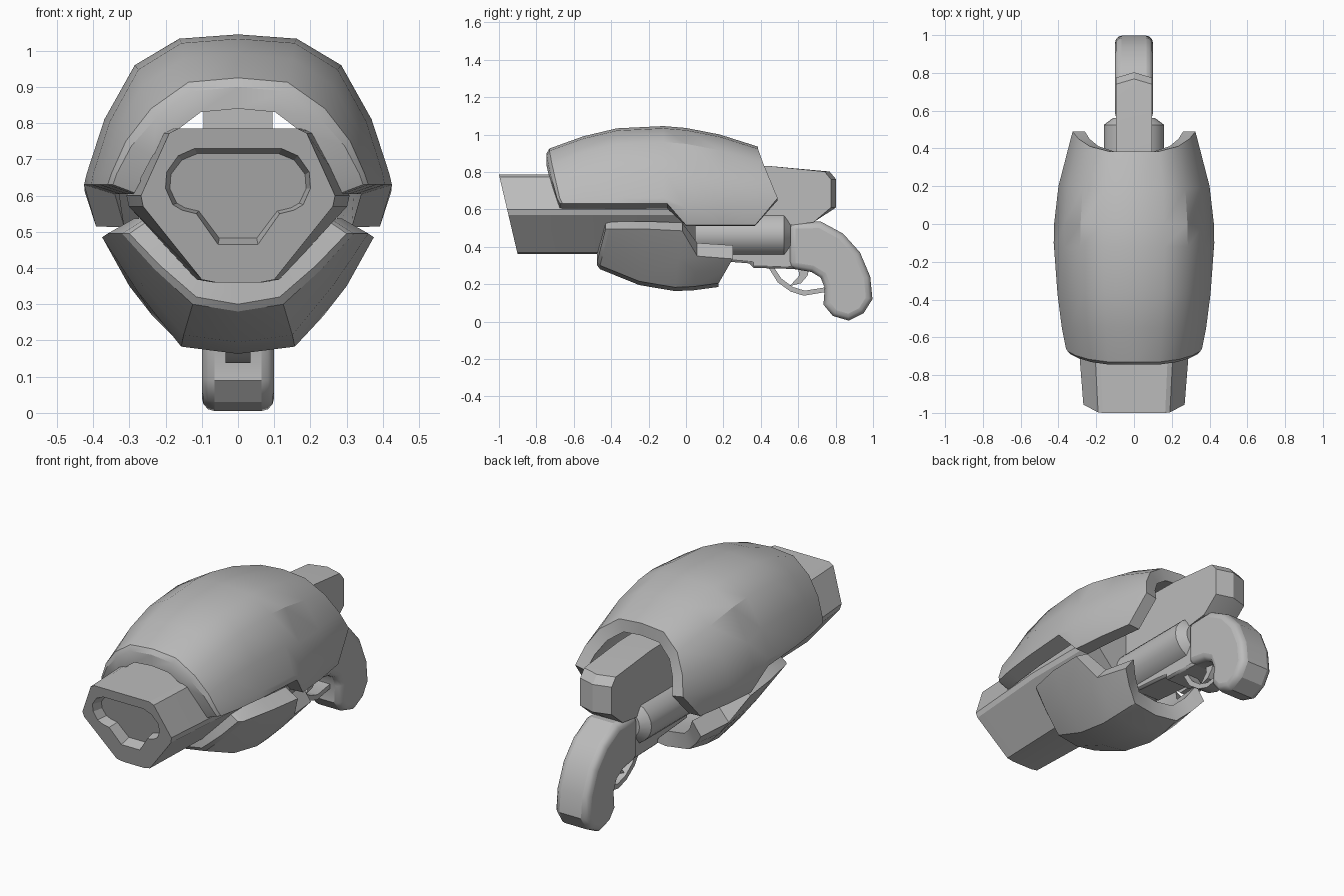
import bpy, bmesh, math
from mathutils import Vector

cube = bpy.data.objects.get("Cube")
if cube:
    bpy.data.objects.remove(cube, do_unlink=True)

grey = bpy.data.materials.new("plain_grey")
grey.use_nodes = True
GREY = (0.5, 0.5, 0.5, 1)
grey.diffuse_color = GREY
grey.node_tree.nodes["Principled BSDF"].inputs["Base Color"].default_value = GREY


def finish(name, bm, bevel=0, segments=1, angle=30):
    bmesh.ops.recalc_face_normals(bm, faces=bm.faces)
    mesh = bpy.data.meshes.new(name)
    bm.to_mesh(mesh)
    bm.free()
    mesh.materials.append(grey)
    obj = bpy.data.objects.new(name, mesh)
    bpy.context.collection.objects.link(obj)
    if bevel:
        mod = obj.modifiers.new("Bevel", "BEVEL")
        mod.width, mod.segments = bevel, segments
        mod.limit_method, mod.angle_limit = "ANGLE", math.radians(50)
    bpy.ops.object.select_all(action="DESELECT")
    bpy.context.view_layer.objects.active = obj
    obj.select_set(True)
    bpy.ops.object.shade_smooth_by_angle(angle=math.radians(angle))
    return obj


def side_plate(name, outline, half_width, **kw):
    """Extrude a (y, z) outline symmetrically across x."""
    bm = bmesh.new()
    face = bm.faces.new([bm.verts.new((-half_width, y, z)) for y, z in outline])
    new = bmesh.ops.extrude_face_region(bm, geom=[face])["geom"]
    verts = [v for v in new if isinstance(v, bmesh.types.BMVert)]
    bmesh.ops.translate(bm, verts=verts, vec=(2 * half_width, 0, 0))
    return finish(name, bm, **kw)


def armour(name, stations, scale, rim_shift, axis_z=0.6):
    """Thick curved shell from half arcs that start on the centre line."""
    bm = bmesh.new()

    def ring(arc, inner):
        pts = [Vector(p) for p in arc]
        if inner:
            for p in pts:
                p.x *= scale
                p.z = axis_z + (p.z - axis_z) * scale
            pts[-1].z += rim_shift
        mirrored = [Vector((-p.x, p.y, p.z)) for p in reversed(pts[1:])]
        return [bm.verts.new(p) for p in mirrored + pts]

    outer = [ring(a, False) for a in stations]
    inner = [ring(a, True) for a in stations]
    loop = outer + inner[::-1]
    for a, b in zip(loop, loop[1:] + loop[:1]):
        for j in range(len(a) - 1):
            bm.faces.new((a[j], a[j + 1], b[j + 1], b[j]))
    for i in range(len(outer) - 1):
        for j in (0, -1):
            bm.faces.new((outer[i][j], outer[i + 1][j], inner[i + 1][j], inner[i][j]))
    return finish(name, bm)


def upper_arc(y_top, y_side, y_rim, top, ridge, side, side_z, rim, rim_z):
    a = Vector((ridge, y_top + (y_side - y_top) * 0.25, top - 0.085))
    d = Vector((side, y_side, side_z))
    m = (a + d) / 2
    m.x *= 1.05
    return [(0, y_top, top), (ridge * 0.57, y_top, top - 0.012), a, m, d, (rim, y_rim, rim_z)]


def lower_arc(y_low, y_rim, low, belly, rim, rim_z):
    b = Vector((belly, y_low, low + 0.02))
    c = Vector((rim, y_rim, rim_z))
    m = (b + c) / 2
    m.x *= 1.04
    return [(0, y_low, low), b, m, c]


# Upper shell, front to back, with a narrow front chamfer
armour("upper_shell", [upper_arc(*s) for s in (
    (-0.745, -0.69, -0.675, 0.90, 0.225, 0.335, 0.66, 0.345, 0.63),
    (-0.73, -0.675, -0.66, 0.925, 0.24, 0.35, 0.66, 0.36, 0.63),
    (-0.55, -0.55, -0.55, 0.99, 0.262, 0.375, 0.66, 0.382, 0.63),
    (-0.37, -0.37, -0.37, 1.033, 0.275, 0.4, 0.66, 0.405, 0.63),
    (-0.12, -0.12, -0.1, 1.045, 0.285, 0.418, 0.66, 0.425, 0.63),
    (0.0, 0.0, 0.0, 1.035, 0.283, 0.423, 0.61, 0.392, 0.515),
    (0.18, 0.2, 0.18, 1.0, 0.272, 0.4, 0.63, 0.375, 0.515),
    (0.385, 0.49, 0.37, 0.935, 0.235, 0.325, 0.66, 0.345, 0.515),
)], 0.8, -0.02)

# Lower shell
armour("lower_shell", [lower_arc(*s) for s in (
    (-0.475, -0.43, 0.30, 0.115, 0.30, 0.495),
    (-0.46, -0.41, 0.28, 0.125, 0.32, 0.495),
    (-0.25, -0.22, 0.195, 0.15, 0.36, 0.495),
    (-0.06, -0.02, 0.163, 0.157, 0.375, 0.485),
    (0.04, 0.06, 0.167, 0.155, 0.30, 0.35),
    (0.175, 0.25, 0.185, 0.14, 0.265, 0.335),
)], 0.8, 0.02)


# Barrel with slanted muzzle and tapered recess
def mirror_loop(half):
    return half + [(-x, z) for x, z in reversed(half)]


def muzzle_y(z):
    return -1 + (0.785 - z) * 0.235


bm = bmesh.new()
section = mirror_loop([(0.165, 0.785), (0.19, 0.772), (0.268, 0.6), (0.262, 0.57),
                       (0.1, 0.368), (0.06, 0.36)])
recess = mirror_loop([(0.12, 0.73), (0.165, 0.71), (0.197, 0.665), (0.2, 0.62),
                      (0.18, 0.575), (0.155, 0.56), (0.115, 0.55), (0.055, 0.465)])
front = [bm.verts.new((x, muzzle_y(z), z)) for x, z in section]
middle = [bm.verts.new((x * 1.15, -0.45, z)) for x, z in section]
back = [bm.verts.new((x * 1.15, 0.05, z)) for x, z in section]
lip = [bm.verts.new((x, muzzle_y(z), z)) for x, z in recess]
floor = [bm.verts.new((x * 0.94, muzzle_y(z) + 0.06, 0.61 + (z - 0.61) * 0.88))
         for x, z in recess]
for a, b in ((front, middle), (middle, back), (lip, floor)):
    for j in range(len(a)):
        k = (j + 1) % len(a)
        bm.faces.new((a[j], a[k], b[k], b[j]))
bm.faces.new(back)
bm.faces.new(floor)
rims = [bm.edges.get((r[j - 1], r[j])) for r in (front, lip) for j in range(len(r))]
bmesh.ops.triangle_fill(bm, edges=rims, use_beauty=True, normal=(0, -1, 0))
finish("barrel", bm, angle=20)

# Round receiver with a chamfered back end
bm = bmesh.new()
rings = []
for y, r in ((-0.05, 1), (0.525, 1), (0.56, 0.7)):
    rings.append([bm.verts.new((0.16 * r * math.cos(t * math.pi / 12), y,
                                0.465 + 0.127 * r * math.sin(t * math.pi / 12)))
                  for t in range(24)])
for a, b in zip(rings, rings[1:]):
    for j in range(24):
        bm.faces.new((a[j - 1], a[j], b[j], b[j - 1]))
bm.faces.new(rings[0])
bm.faces.new(rings[-1])
finish("receiver_tube", bm)

# Rear block above the grip, with a pointed back
bm = bmesh.new()
outline = [(0, 0.84), (0.44, 0.832), (0.74, 0.802), (0.775, 0.76), (0.775, 0.61),
           (0.68, 0.53), (0.44, 0.5), (0, 0.5)]
cols = [[bm.verts.new((x, y + (0.028 if x == 0 and y > 0.7 else 0), z)) for y, z in outline]
        for x in (-0.095, 0, 0.095)]
for a, b in zip(cols, cols[1:]):
    for j in range(len(outline)):
        bm.faces.new((a[j - 1], a[j], b[j], b[j - 1]))
bm.faces.new(cols[0])
bm.faces.new(cols[-1])
finish("rear_block", bm, angle=15)

# Grip and frame
side_plate("grip", [(0.55, 0.53), (0.72, 0.535), (0.84, 0.47), (0.93, 0.37), (0.985, 0.24),
                    (0.997, 0.12), (0.95, 0.045), (0.87, 0.005), (0.785, 0.03), (0.735, 0.09),
                    (0.742, 0.18), (0.72, 0.235), (0.67, 0.265), (0.55, 0.285)],
           0.1).modifiers.new("Round", "BEVEL").width = 0.035
round_mod = bpy.data.objects["grip"].modifiers["Round"]
round_mod.segments, round_mod.limit_method = 3, "ANGLE"
round_mod.angle_limit = math.radians(60)
side_plate("frame", [(0.1, 0.45), (0.1, 0.33), (0.35, 0.31), (0.35, 0.287), (0.62, 0.28),
                     (0.62, 0.53), (0.4, 0.53)], 0.085, bevel=0.012)

# Trigger and its guard
side_plate("trigger", [(0.6, 0.29), (0.605, 0.245), (0.555, 0.19), (0.615, 0.205),
                       (0.65, 0.245), (0.66, 0.29)], 0.018)
side_plate("trigger_guard", [(0.44, 0.29), (0.49, 0.21), (0.56, 0.16), (0.63, 0.138),
                             (0.76, 0.16), (0.76, 0.185), (0.635, 0.165), (0.57, 0.185),
                             (0.51, 0.23), (0.47, 0.29)], 0.035)
